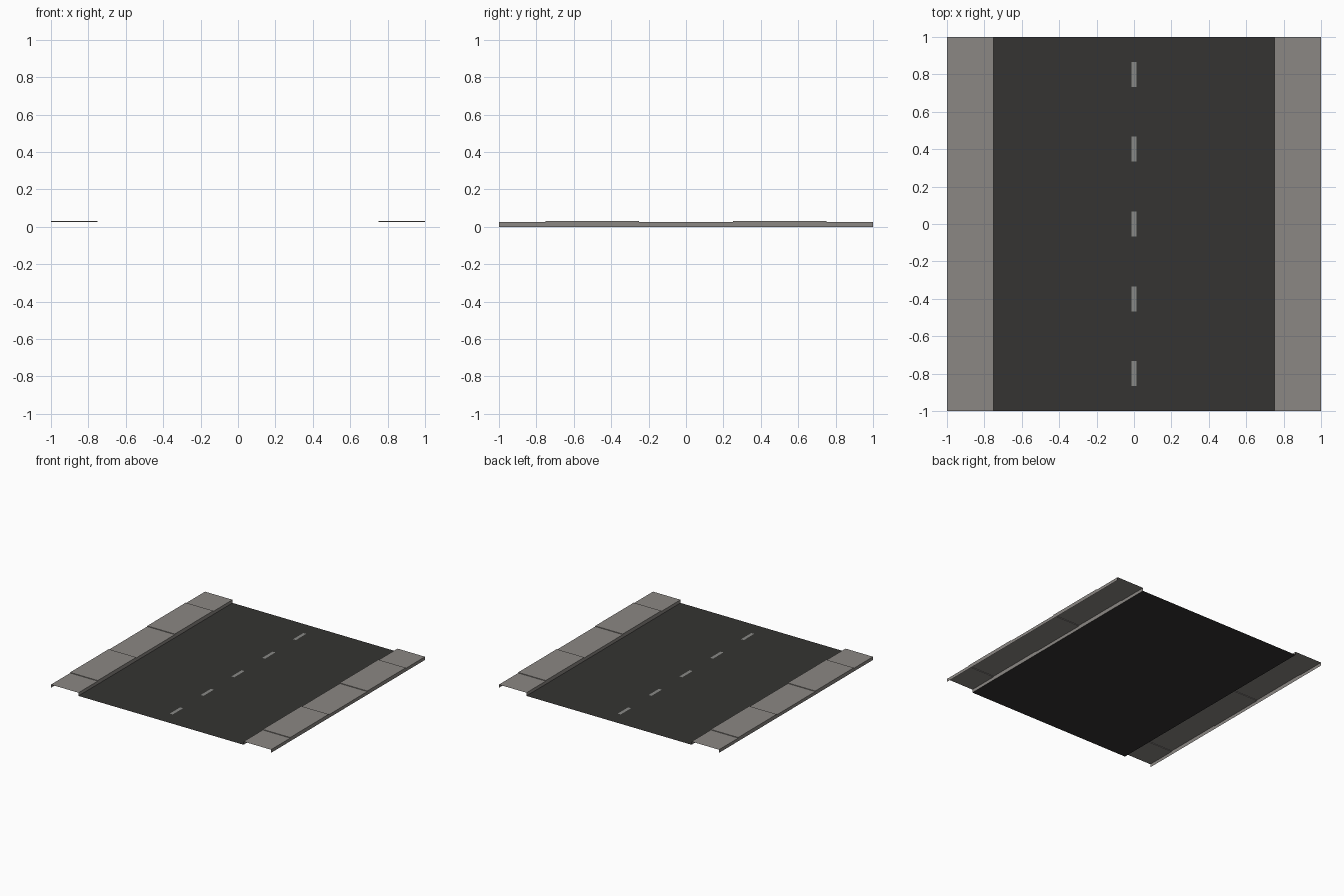
import bpy, bmesh

if "Cube" in bpy.data.objects:
    bpy.data.objects.remove(bpy.data.objects["Cube"])


def material(name, rgb):
    m = bpy.data.materials.new(name)
    m.diffuse_color = (*rgb, 1)
    m.use_nodes = True
    m.node_tree.nodes["Principled BSDF"].inputs["Base Color"].default_value = m.diffuse_color
    return m


def finish(name, bm, mat):
    bmesh.ops.remove_doubles(bm, verts=bm.verts, dist=1e-5)
    me = bpy.data.meshes.new(name)
    bm.to_mesh(me)
    bm.free()
    me.materials.append(mat)
    ob = bpy.data.objects.new(name, me)
    bpy.context.collection.objects.link(ob)
    return ob


def quad(bm, pts):
    bm.faces.new([bm.verts.new(p) for p in pts])


def flat(bm, x0, x1, y0, y1, z):
    quad(bm, [(x0, y0, z), (x1, y0, z), (x1, y1, z), (x0, y1, z)])


asphalt = material("asphalt", (0.035, 0.034, 0.032))
concrete = material("concrete", (0.26, 0.245, 0.23))
paint = material("paint", (0.25, 0.25, 0.24))

# Road surface
bm = bmesh.new()
flat(bm, -0.75, 0.75, -1, 1, 0)
finish("road_surface", bm, asphalt)

# Dashed centre line
bm = bmesh.new()
for i in range(-2, 3):
    flat(bm, -0.013, 0.013, i * 0.4 - 0.067, i * 0.4 + 0.067, 0.0008)
finish("centre_dashes", bm, paint)

# Pavement: slabs alternating in height, open underneath and at the ends
LOW, HIGH = 0.026, 0.031
XI, XO = 0.75, 1.0
ys = [-1, -0.75, -0.25, 0.25, 0.75, 1]
bm = bmesh.new()
for i, (y0, y1) in enumerate(zip(ys, ys[1:])):
    h = HIGH if i % 2 else LOW
    flat(bm, XI, XO, y0, y1, h)
    quad(bm, [(XI, y1, 0), (XI, y0, 0), (XI, y0, h), (XI, y1, h)])
    quad(bm, [(XO, y0, 0), (XO, y1, 0), (XO, y1, h), (XO, y0, h)])
    # small riser at each end of the raised slabs
    if i % 2:
        quad(bm, [(XI, y0, LOW), (XO, y0, LOW), (XO, y0, h), (XI, y0, h)])
        quad(bm, [(XO, y1, LOW), (XI, y1, LOW), (XI, y1, h), (XO, y1, h)])
pavement = finish("pavements", bm, concrete)
pavement.modifiers.new("both_sides", "MIRROR").use_axis[0] = True
